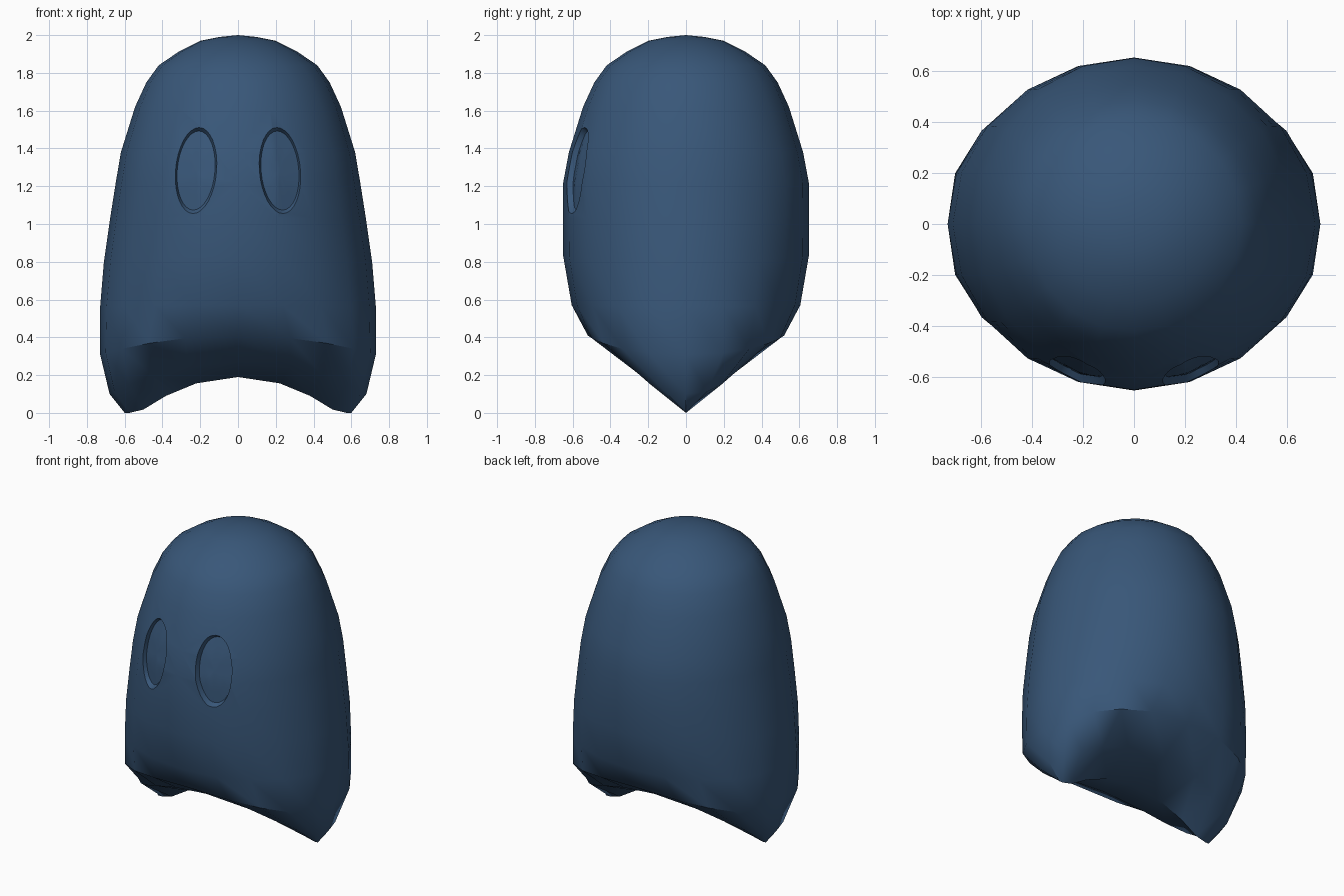
import bpy, bmesh, math
from mathutils import Vector

if "Cube" in bpy.data.objects:
    bpy.data.objects.remove(bpy.data.objects["Cube"])

SIDES = 20
mat = bpy.data.materials.new("navy_blue")
mat.diffuse_color = (0.04, 0.095, 0.19, 1)
mat.use_nodes = True
mat.node_tree.nodes["Principled BSDF"].inputs["Base Color"].default_value = mat.diffuse_color

# Body rings: half width, height at sides, half depth, height at front/back, squareness
RINGS = [
    (0.10, 1.99, 0.10, 1.99, 1), (0.20, 1.97, 0.20, 1.97, 1),
    (0.31, 1.915, 0.31, 1.915, 1), (0.42, 1.84, 0.42, 1.84, 1),
    (0.485, 1.75, 0.485, 1.75, 1), (0.545, 1.62, 0.545, 1.62, 1),
    (0.62, 1.38, 0.62, 1.38, 1), (0.647, 1.22, 0.65, 1.22, 1),
    (0.677, 1.03, 0.652, 1.03, 1), (0.71, 0.80, 0.65, 0.83, 1),
    (0.73, 0.56, 0.605, 0.57, 0.95), (0.73, 0.31, 0.52, 0.41, 0.82),
    (0.68, 0.10, 0.28, 0.27, 0.78),
]


def power(v, p):
    return math.copysign(abs(v) ** p, v) if abs(v) > 1e-6 else 0.0


def make_object(name, bm):
    bmesh.ops.recalc_face_normals(bm, faces=bm.faces[:])
    mesh = bpy.data.meshes.new(name)
    bm.to_mesh(mesh)
    bm.free()
    ob = bpy.data.objects.new(name, mesh)
    bpy.context.collection.objects.link(ob)
    mesh.materials.append(mat)
    return ob


def loft(bm, loops):
    n = len(loops[0])
    for a, b in zip(loops, loops[1:]):
        for i in range(n):
            j = (i + 1) % n
            bm.faces.new((a[i], a[j], b[j], b[i]))


def fan(bm, loop, centre):
    c = bm.verts.new(centre)
    for i in range(len(loop)):
        bm.faces.new((loop[i], loop[(i + 1) % len(loop)], c))


# Body: domed top, lower rings sag at the sides, pinched to a curved ridge
bm = bmesh.new()
angles = [2 * math.pi * i / SIDES for i in range(SIDES)]
loops = []
for rx, zs, ry, zf, p in RINGS:
    loop = []
    for a in angles:
        u, v = power(math.cos(a), p), power(math.sin(a), p)
        loop.append(bm.verts.new((rx * u, ry * v, zf + (zs - zf) * u * u)))
    loops.append(loop)
ridge = []
for a in angles:
    u = power(math.cos(a), 0.85)
    ridge.append(bm.verts.new((0.6 * u, 0, max(0, 0.19 * (1 - 1.3 * u * u)))))
loops.append(ridge)
loft(bm, loops)
fan(bm, loops[0], (0, 0, 2))
bmesh.ops.remove_doubles(bm, verts=bm.verts[:], dist=0.0005)
body = make_object("body", bm)
bpy.context.view_layer.update()


def surface_y(x, z):
    hit, loc, _, _ = body.ray_cast(Vector((x, -2, z)), Vector((0, 1, 0)))
    return loc.y


# Eye cutters: tilted ovals whose floor follows the body surface
def eye_cutter(side, name):
    bm = bmesh.new()

    def ring(scale, offset, fixed=None):
        out = []
        for i in range(32):
            a = 2 * math.pi * i / 32
            h = 0.23 * scale * math.sin(a)
            x = side * (0.222 + 0.11 * scale * math.cos(a) - 0.07 * h)
            z = 1.283 + h
            y = fixed if fixed is not None else surface_y(x, z) + offset
            out.append(bm.verts.new((x, y, z)))
        return out

    rings = [ring(1.0, 0, -0.9), ring(1.0, -0.004), ring(0.91, 0.03),
             ring(0.6, 0.03), ring(0.3, 0.03)]
    loft(bm, rings)
    bm.faces.new(rings[0])
    x, z = side * 0.222, 1.283
    fan(bm, rings[-1], (x, surface_y(x, z) + 0.03, z))
    ob = make_object(name, bm)
    ob.hide_render = True
    ob.hide_set(True)
    return ob


cutters = [eye_cutter(s, n) for s, n in ((-1, "left_eye_cutter"), (1, "right_eye_cutter"))]
bpy.context.view_layer.objects.active = body
body.select_set(True)
for c in cutters:
    mod = body.modifiers.new("eye_socket", 'BOOLEAN')
    mod.operation, mod.solver, mod.object = 'DIFFERENCE', 'EXACT', c
    bpy.ops.object.modifier_apply(modifier=mod.name)
for c in cutters:
    bpy.data.objects.remove(c)
bpy.ops.object.shade_smooth_by_angle(angle=math.radians(40))
